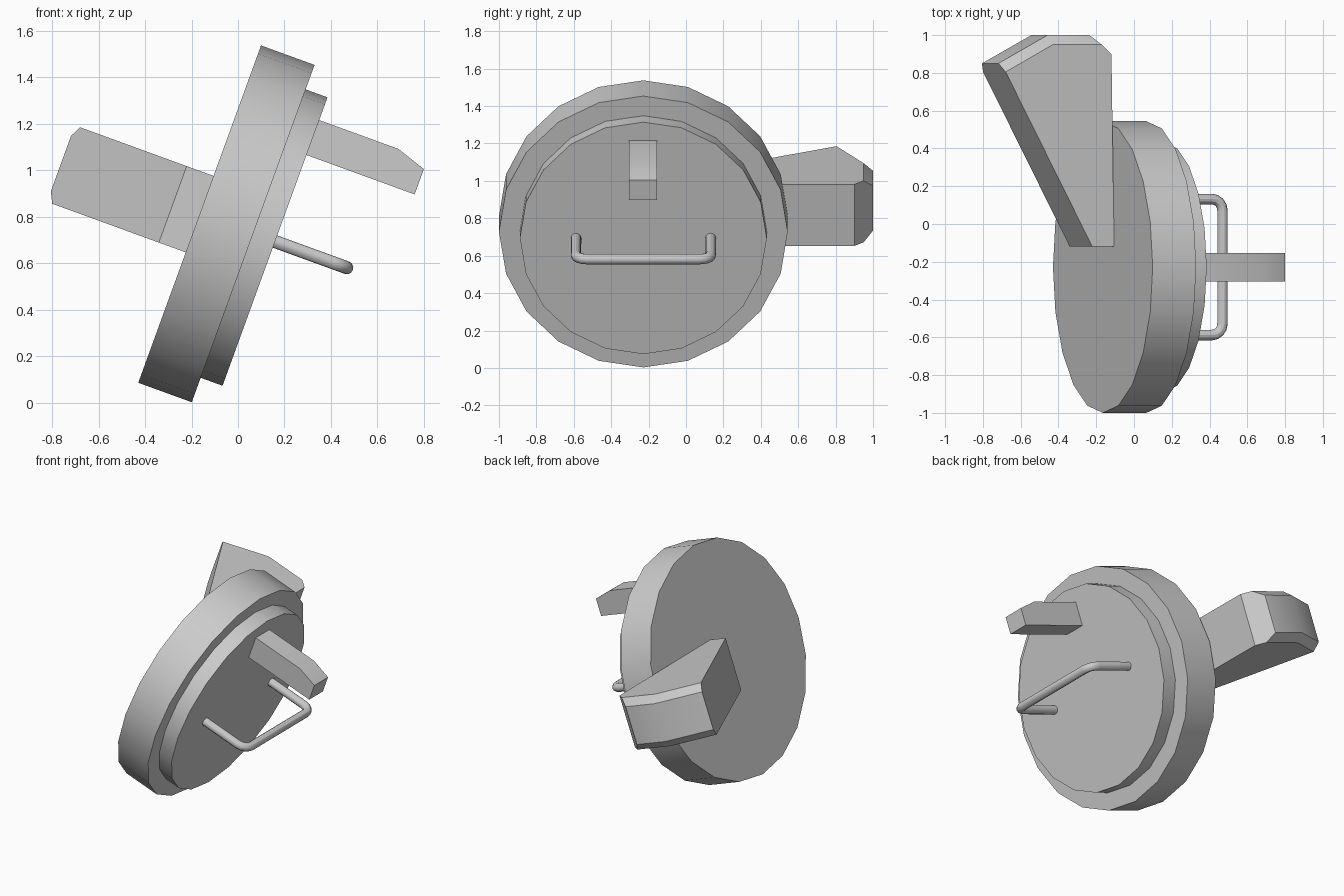
import bpy, bmesh, math
from mathutils import Matrix, Vector

if "Cube" in bpy.data.objects:
    bpy.data.objects.remove(bpy.data.objects["Cube"])

# Local frame: x along the disc axis, y sideways, z up the tilted disc
FRAME = Matrix.Translation((-0.165, -0.228, 0.812)) @ Matrix.Rotation(math.radians(20), 4, 'Y')
Y0 = -0.228

grey = bpy.data.materials.new("plain_grey")
grey.diffuse_color = (0.6, 0.6, 0.6, 1)
grey.use_nodes = True
grey.node_tree.nodes["Principled BSDF"].inputs["Base Color"].default_value = grey.diffuse_color


def finish(name, bm):
    bmesh.ops.recalc_face_normals(bm, faces=bm.faces[:])
    bm.transform(FRAME)
    me = bpy.data.meshes.new(name)
    bm.to_mesh(me)
    bm.free()
    me.materials.append(grey)
    ob = bpy.data.objects.new(name, me)
    bpy.context.collection.objects.link(ob)
    bpy.ops.object.select_all(action='DESELECT')
    ob.select_set(True)
    bpy.context.view_layer.objects.active = ob
    bpy.ops.object.shade_smooth_by_angle(angle=math.radians(30))
    return ob


def loft(name, rings):
    """Skin equal-sized closed rings and cap both ends."""
    bm = bmesh.new()
    loops = [[bm.verts.new(p) for p in ring] for ring in rings]
    n = len(loops[0])
    for a, b in zip(loops, loops[1:]):
        for i in range(n):
            j = (i + 1) % n
            bm.faces.new((a[i], a[j], b[j], b[i]))
    bm.faces.new(loops[0])
    bm.faces.new(loops[-1])
    bmesh.ops.remove_doubles(bm, verts=bm.verts[:], dist=1e-5)
    return finish(name, bm)


def circle(x, r, n=20):
    return [(x, r * math.sin(2 * math.pi * i / n), r * math.cos(2 * math.pi * i / n)) for i in range(n)]


# Round door and its stepped inner plate
loft("main_disc", [circle(0, 0.772), circle(0.245, 0.772)])
loft("step_disc", [circle(0.24, 0.66), circle(0.345, 0.66)])

# Latch block with a sloped nose
latch = [(0.33, 0.396), (0.84, 0.396), (0.84, 0.512), (0.708, 0.556), (0.33, 0.556)]
loft("latch_block", [[(x, y, z) for x, z in latch] for y in (-0.076, 0.074)])

# Hinge arm: the far edges are chamfered top and bottom
outer = [(0, -0.12), (-0.123, -0.12), (-0.635, 0.85), (-0.357, 1.0), (-0.122, 1.0), (-0.015, 0.9)]
inner = [(0, -0.12), (-0.123, -0.12), (-0.611, 0.805), (-0.345, 0.95), (-0.07, 0.95), (-0.015, 0.9)]


def slab(profile, z):
    return [Vector((x, y - Y0, z)) for x, y in profile]


bm = bmesh.new()
faces = [[bm.verts.new(p) for p in slab(pr, z)]
         for pr, z in ((inner, -0.175), (outer, -0.127), (outer, 0.127), (inner, 0.175))]
lo, lo2, hi2, hi = faces
bm.faces.new(lo)
bm.faces.new(hi)
# chamfer strips and far walls
for i in (2, 3):
    for a, b in ((lo, lo2), (lo2, hi2), (hi2, hi)):
        bm.faces.new((a[i], a[i + 1], b[i + 1], b[i]))
# flat side walls
bm.faces.new((lo[5], lo[0], hi[0], hi[5]))
bm.faces.new((lo[0], lo[1], hi[1], hi[0]))
bm.faces.new((lo[1], lo[2], lo2[2], hi2[2], hi[2], hi[1]))
bm.faces.new((lo[4], lo[5], hi[5], hi[4], hi2[4], lo2[4]))
bmesh.ops.delete(bm, geom=[v for v in bm.verts if not v.link_faces], context='VERTS')
finish("hinge_arm", bm)

# Bent round pull bar
R, BEND, END, HALF = 0.028, 0.06, 0.674, 0.36
path = [Vector((0.33, HALF, 0))]
path += [Vector((END - BEND + BEND * math.sin(t), HALF - BEND + BEND * math.cos(t), 0))
         for t in (k * math.pi / 8 for k in range(5))]
path += [Vector((p.x, -p.y, 0)) for p in reversed(path)]
rings = []
for i, p in enumerate(path):
    d_in = (p - path[max(i - 1, 0)]).normalized()
    d_out = (path[min(i + 1, len(path) - 1)] - p).normalized()
    t = (d_in + d_out).normalized()
    side = Vector((-t.y, t.x, 0))
    rings.append([p + R * (math.cos(a) * side + math.sin(a) * Vector((0, 0, 1)))
                  for a in (k * math.pi / 6 for k in range(12))])
bar = loft("pull_bar", rings)
